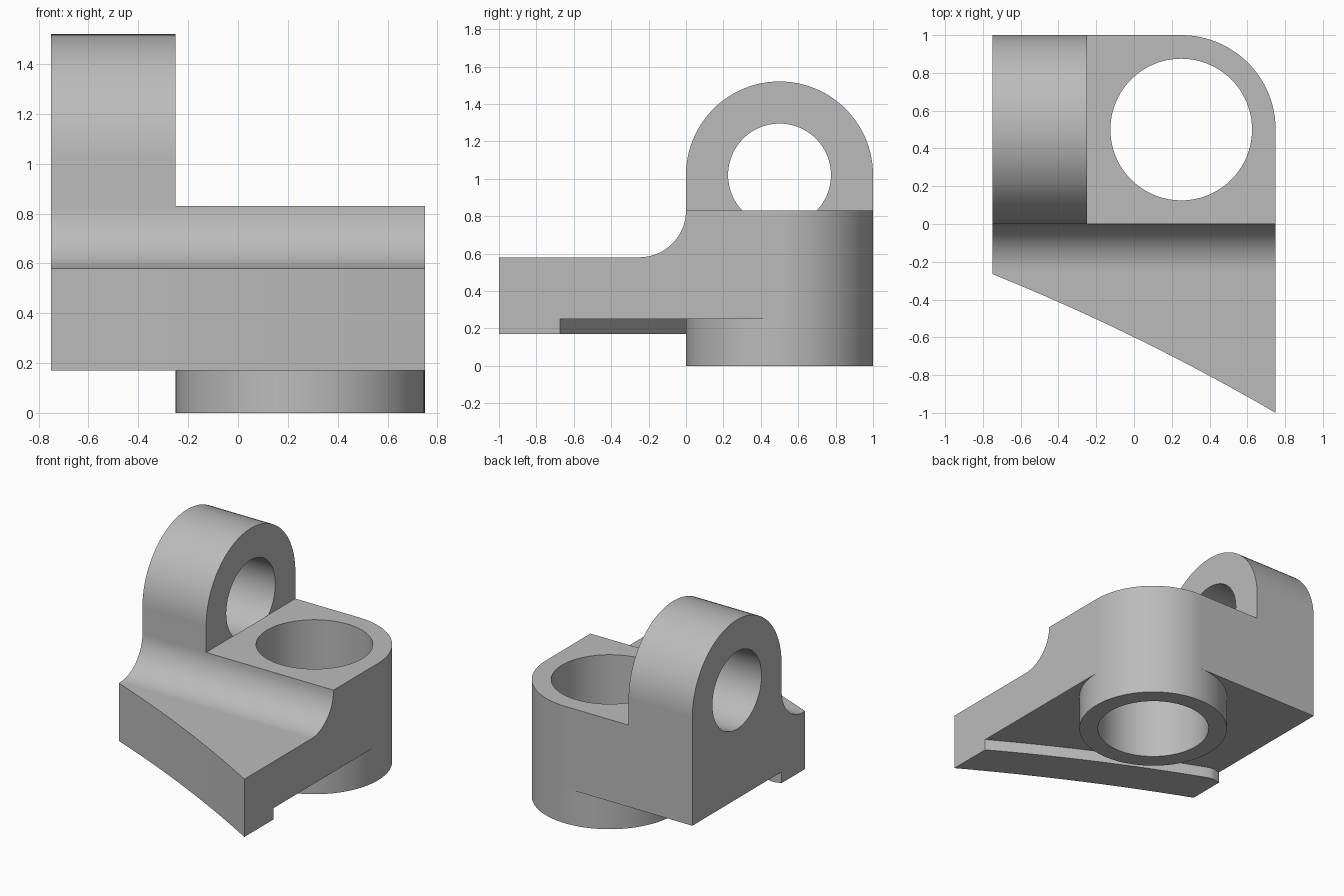
import bpy
import bmesh
from math import sin, cos, pi, radians
from mathutils import Vector

if "Cube" in bpy.data.objects:
    bpy.data.objects.remove(bpy.data.objects["Cube"], do_unlink=True)

grey = bpy.data.materials.new("machined grey")
grey.use_nodes = True
colour = (0.5, 0.5, 0.5, 1)
grey.diffuse_color = colour
grey.node_tree.nodes["Principled BSDF"].inputs["Base Color"].default_value = colour


def arc(cx, cy, r, start, end, steps):
    """Points on a circular arc, angles in degrees."""
    angles = [radians(start + (end - start) * i / steps) for i in range(steps + 1)]
    return [(cx + r * cos(a), cy + r * sin(a)) for a in angles]


def bow(a, b, sag, steps=24):
    """Shallow curve from a to b, displaced to the left of its direction."""
    a, b = Vector(a), Vector(b)
    side = Vector((a.y - b.y, b.x - a.x)).normalized()
    ts = [i / steps for i in range(steps + 1)]
    return [tuple(a.lerp(b, t) + side * sag * 4 * t * (1 - t)) for t in ts]


def prism(name, outline, low, high, axis="Z"):
    """Extrude an outline along z (points are x, y) or x (points are y, z)."""
    bm = bmesh.new()
    place = (lambda p: (p[0], p[1], low)) if axis == "Z" else (lambda p: (low, p[0], p[1]))
    face = bm.faces.new([bm.verts.new(place(p)) for p in outline])
    result = bmesh.ops.extrude_face_region(bm, geom=[face])
    move = Vector((0, 0, high - low)) if axis == "Z" else Vector((high - low, 0, 0))
    verts = [v for v in result["geom"] if isinstance(v, bmesh.types.BMVert)]
    bmesh.ops.translate(bm, verts=verts, vec=move)
    bmesh.ops.recalc_face_normals(bm, faces=bm.faces)
    mesh = bpy.data.meshes.new(name)
    bm.to_mesh(mesh)
    bm.free()
    mesh.materials.append(grey)
    ob = bpy.data.objects.new(name, mesh)
    bpy.context.collection.objects.link(ob)
    return ob


def activate(ob):
    bpy.ops.object.select_all(action="DESELECT")
    ob.select_set(True)
    bpy.context.view_layer.objects.active = ob


def cut(target, cutter, operation="DIFFERENCE"):
    """Apply a boolean and discard the cutter."""
    mod = target.modifiers.new("cut", "BOOLEAN")
    mod.operation = operation
    mod.solver = "EXACT"
    mod.object = cutter
    activate(target)
    bpy.ops.object.modifier_apply(modifier=mod.name)
    bpy.data.objects.remove(cutter, do_unlink=True)


def circle(cx, cy, r):
    return arc(cx, cy, r, 0, 360, 96)[:-1]


# Side profile: base plate, concave fillet and rounded lug
profile = [(-1.2, 0.17), (-1.2, 0.58)]
profile += arc(-0.25, 0.83, 0.25, -90, 0, 24)
profile += arc(0.5, 1.02, 0.5, 180, 0, 48)
profile += [(1, 0.17)]
body = prism("bracket_body", profile, -0.75, 1, "X")

# Plan outline: curved front edge and rounded rear corner
plan = bow((-0.75, -0.265), (0.75, -1), 0.03)
plan += arc(0.25, 0.5, 0.5, 0, 90, 24)
plan += [(0.25, 1.3), (-1, 1.3), (-1, -0.15)]
cut(body, prism("plan_cutter", plan, -0.5, 2), "INTERSECT")

# Lower deck beside the lug
deck = [(-0.25, -0.5), (1, -0.5), (1, 1.3), (-0.25, 1.3)]
cut(body, prism("deck_cutter", deck, 0.83, 2))

# Underside recess behind the front lip
recess = bow((-0.66, 0.01), (0.75, -0.675), 0.03)
recess += [(1, -0.8), (1, 1.3), (-1, 1.3), (-1, -0.06), (-0.75, 0), (-0.7, 0.015)]
cut(body, prism("recess_cutter", recess, 0, 0.25))

# Vertical bore and lug eye
cut(body, prism("bore_cutter", circle(0.25, 0.5, 0.375), -0.5, 2))
cut(body, prism("eye_cutter", circle(0.5, 1.02, 0.275), -1, -0.249, "X"))

# Ring boss below the bore
boss = prism("bore_boss", circle(0.25, 0.5, 0.5), 0, 0.25)
cut(boss, prism("boss_cutter", circle(0.25, 0.5, 0.375), -0.5, 1))

# Smooth curves, crisp edges
for ob in (body, boss):
    activate(ob)
    bpy.ops.object.shade_smooth_by_angle(angle=radians(25))
    weighted = ob.modifiers.new("weighted normals", "WEIGHTED_NORMAL")
    weighted.keep_sharp = True
